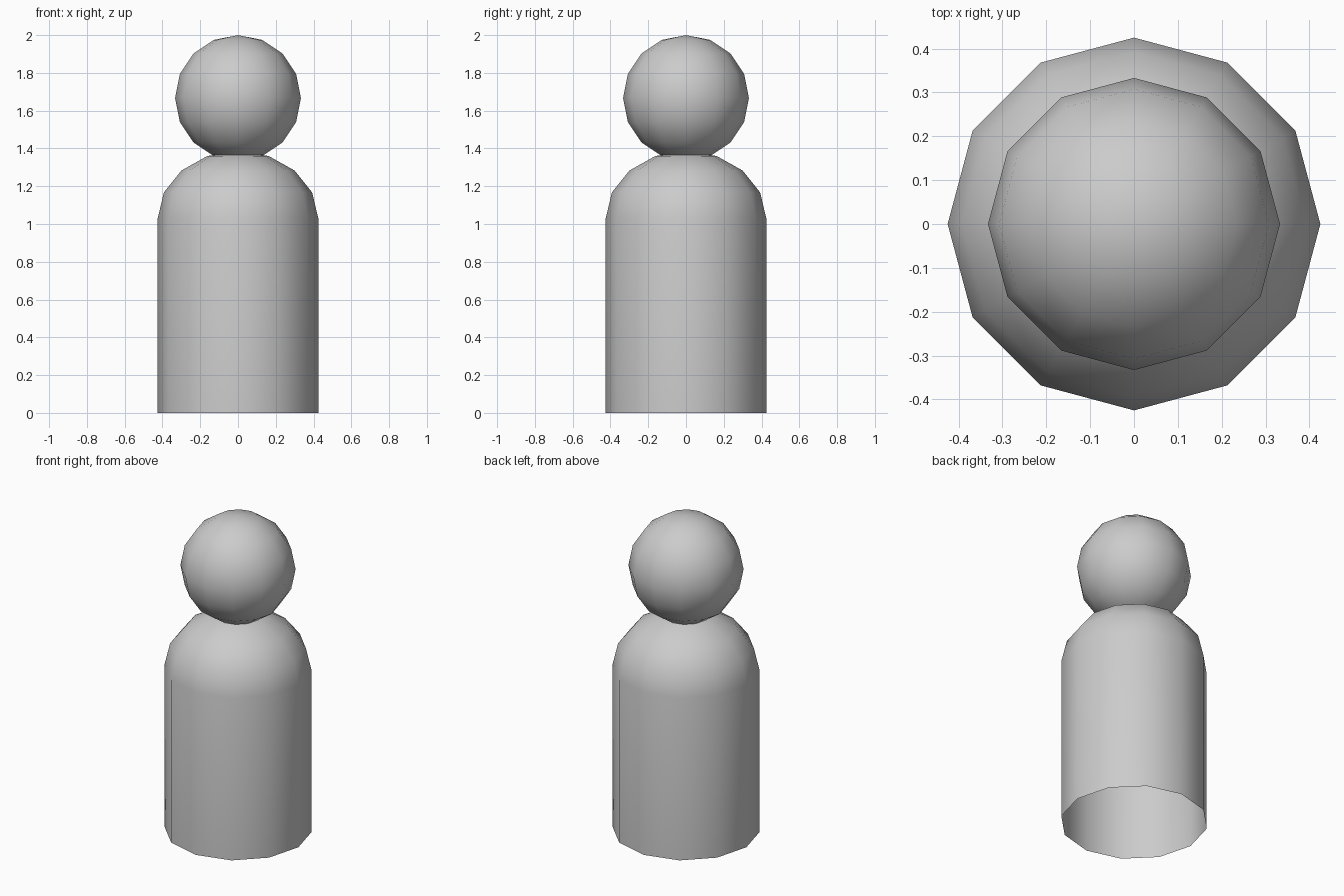
import bpy, bmesh

if "Cube" in bpy.data.objects:
    bpy.data.objects.remove(bpy.data.objects["Cube"])

SEGMENTS, RINGS = 12, 8


def finish(bm, name):
    """Turn a bmesh into a smooth-shaded object."""
    for f in bm.faces:
        f.smooth = True
    mesh = bpy.data.meshes.new(name)
    bm.to_mesh(mesh)
    bm.free()
    obj = bpy.data.objects.new(name, mesh)
    bpy.context.collection.objects.link(obj)
    return obj


def sphere(radius):
    bm = bmesh.new()
    bmesh.ops.create_uvsphere(bm, u_segments=SEGMENTS, v_segments=RINGS, radius=radius)
    return bm


# Body: flattened half sphere as shoulders, rim extruded to the ground, open below
bm = sphere(0.425)
lower = [v for v in bm.verts if v.co.z < -0.01]
bmesh.ops.delete(bm, geom=lower, context='VERTS')
bmesh.ops.scale(bm, vec=(1, 1, 0.84), verts=bm.verts)
bmesh.ops.translate(bm, vec=(0, 0, 1.03), verts=bm.verts)
rim = [e for e in bm.edges if e.is_boundary]
skirt = bmesh.ops.extrude_edge_only(bm, edges=rim)["geom"]
for v in skirt:
    if isinstance(v, bmesh.types.BMVert):
        v.co.z = 0.0
bmesh.ops.recalc_face_normals(bm, faces=bm.faces)
finish(bm, "body")

# Head: low-poly sphere resting on the shoulders
bm = sphere(0.333)
bmesh.ops.translate(bm, vec=(0, 0, 1.667), verts=bm.verts)
finish(bm, "head")
